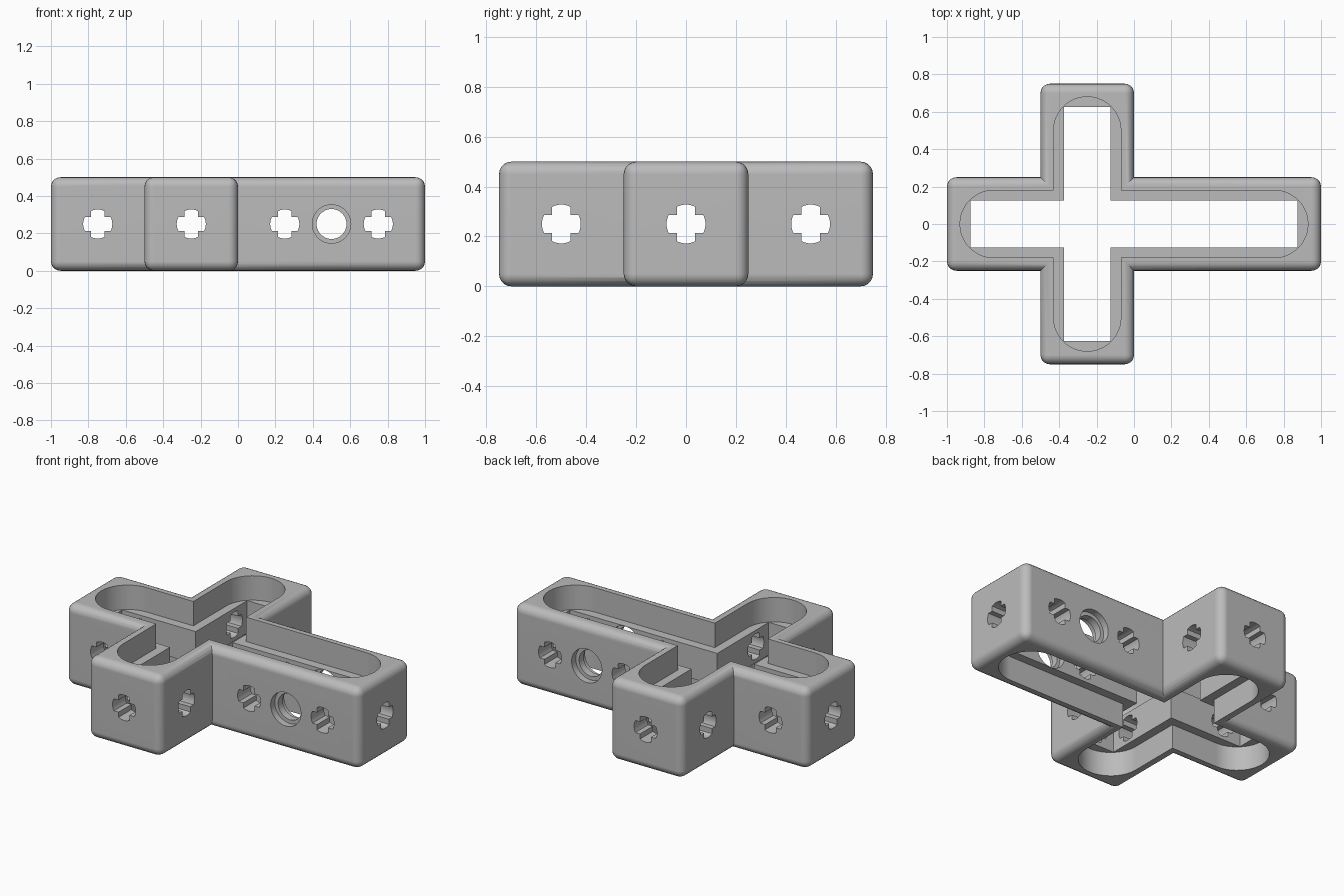
import bpy, bmesh, math

if "Cube" in bpy.data.objects:
    bpy.data.objects.remove(bpy.data.objects["Cube"], do_unlink=True)

MID = 0.25      # height of all side holes
ARM_X = -0.25   # centre line of the crossing arm
WEB = 0.10      # half height of the inner web

grey = bpy.data.materials.new("grey_plastic")
grey.use_nodes = True
grey.diffuse_color = (0.5, 0.5, 0.5, 1)
grey.node_tree.nodes["Principled BSDF"].inputs["Base Color"].default_value = (0.5, 0.5, 0.5, 1)


def make_object(name, bm):
    bmesh.ops.recalc_face_normals(bm, faces=bm.faces[:])
    mesh = bpy.data.meshes.new(name)
    bm.to_mesh(mesh)
    bm.free()
    mesh.materials.append(grey)
    obj = bpy.data.objects.new(name, mesh)
    bpy.context.collection.objects.link(obj)
    return obj


def box(name, center, size, radius=0):
    bm = bmesh.new()
    bmesh.ops.create_cube(bm, size=1)
    for v in bm.verts:
        v.co = [c + p * s for c, p, s in zip(center, v.co, size)]
    if radius:
        bmesh.ops.bevel(bm, geom=bm.edges[:], offset=radius, segments=5,
                        profile=0.5, affect='EDGES')
    return make_object(name, bm)


def prism(name, outline, axis, lo, hi):
    """Extrude a 2D outline along an axis between lo and hi."""
    place = {'X': lambda u, v, w: (w, u, v),
             'Y': lambda u, v, w: (u, w, v),
             'Z': lambda u, v, w: (u, v, w)}[axis]
    bm = bmesh.new()
    low = [bm.verts.new(place(u, v, lo)) for u, v in outline]
    high = [bm.verts.new(place(u, v, hi)) for u, v in outline]
    bm.faces.new(low)
    bm.faces.new(high)
    n = len(outline)
    for i in range(n):
        j = (i + 1) % n
        bm.faces.new((low[i], low[j], high[j], high[i]))
    return make_object(name, bm)


def arc(u, v, r, start, end, steps):
    angles = [start + (end - start) * i / steps for i in range(steps + 1)]
    return [(u + r * math.cos(a), v + r * math.sin(a)) for a in angles]


def circle(u, v, r):
    return arc(u, v, r, 0, math.tau, 40)[:-1]


def axle_outline(u, v, r=0.078, h=0.037):
    """Plus shape with rounded arm ends."""
    points = []
    spread = math.asin(h / r)
    for k in range(4):
        turn = k * math.pi / 2
        points += arc(u, v, r, turn - spread, turn + spread, 6)
        points += arc(u, v, h * math.sqrt(2), turn + math.pi / 4, turn + math.pi / 4, 1)[:1]
    return points


def combine(target, other, operation):
    mod = target.modifiers.new(operation, 'BOOLEAN')
    mod.operation = operation
    mod.solver = 'EXACT'
    mod.object = other
    bpy.ops.object.select_all(action='DESELECT')
    bpy.context.view_layer.objects.active = target
    target.select_set(True)
    bpy.ops.object.modifier_apply(modifier=mod.name)
    bpy.data.objects.remove(other, do_unlink=True)


# Body: two crossing rounded beams
frame = box("cross_beam_frame", (0, 0, MID), (2, 0.5, 0.5), 0.05)
combine(frame, box("cross_arm", (ARM_X, 0, MID), (0.5, 1.5, 0.5), 0.05), 'UNION')

# Round-ended pockets above and below the web
R = 0.18
half = math.pi / 2
long_slot = arc(0.75, 0, R, -half, half, 24) + arc(-0.75, 0, R, half, 3 * half, 24)
cross_slot = arc(ARM_X, 0.5, R, 0, math.pi, 24) + arc(ARM_X, -0.5, R, math.pi, math.tau, 24)
for lo, hi in ((MID + WEB, 0.7), (-0.2, MID - WEB)):
    for slot in (long_slot, cross_slot):
        combine(frame, prism("pocket_cutter", slot, 'Z', lo, hi), 'DIFFERENCE')

# Square-ended openings through the web
combine(frame, box("opening_cutter", (0, 0, MID), (1.75, 0.25, 0.8)), 'DIFFERENCE')
combine(frame, box("opening_cutter", (ARM_X, 0, MID), (0.25, 1.25, 0.8)), 'DIFFERENCE')

# Plus-shaped axle holes
for x in (-0.75, -0.25, 0.25, 0.75):
    combine(frame, prism("axle_cutter", axle_outline(x, MID), 'Y', -0.9, 0.9), 'DIFFERENCE')
for y in (-0.5, 0, 0.5):
    combine(frame, prism("axle_cutter", axle_outline(y, MID), 'X', -1.2, 1.2), 'DIFFERENCE')

# Round pin hole with recesses on both sides of each wall
combine(frame, prism("pin_cutter", circle(0.5, MID, 0.08), 'Y', -0.4, 0.4), 'DIFFERENCE')
for lo, hi in ((-0.4, -0.21), (-0.165, 0.165), (0.21, 0.4)):
    r = 0.099 if lo * hi < 0 else 0.103
    combine(frame, prism("recess_cutter", circle(0.5, MID, r), 'Y', lo, hi), 'DIFFERENCE')

# Smooth rounded parts, crisp cut edges
bpy.ops.object.select_all(action='DESELECT')
frame.select_set(True)
bpy.context.view_layer.objects.active = frame
bpy.ops.object.shade_smooth_by_angle(angle=math.radians(35))
weighted = frame.modifiers.new("flat_face_normals", 'WEIGHTED_NORMAL')
weighted.keep_sharp = True
